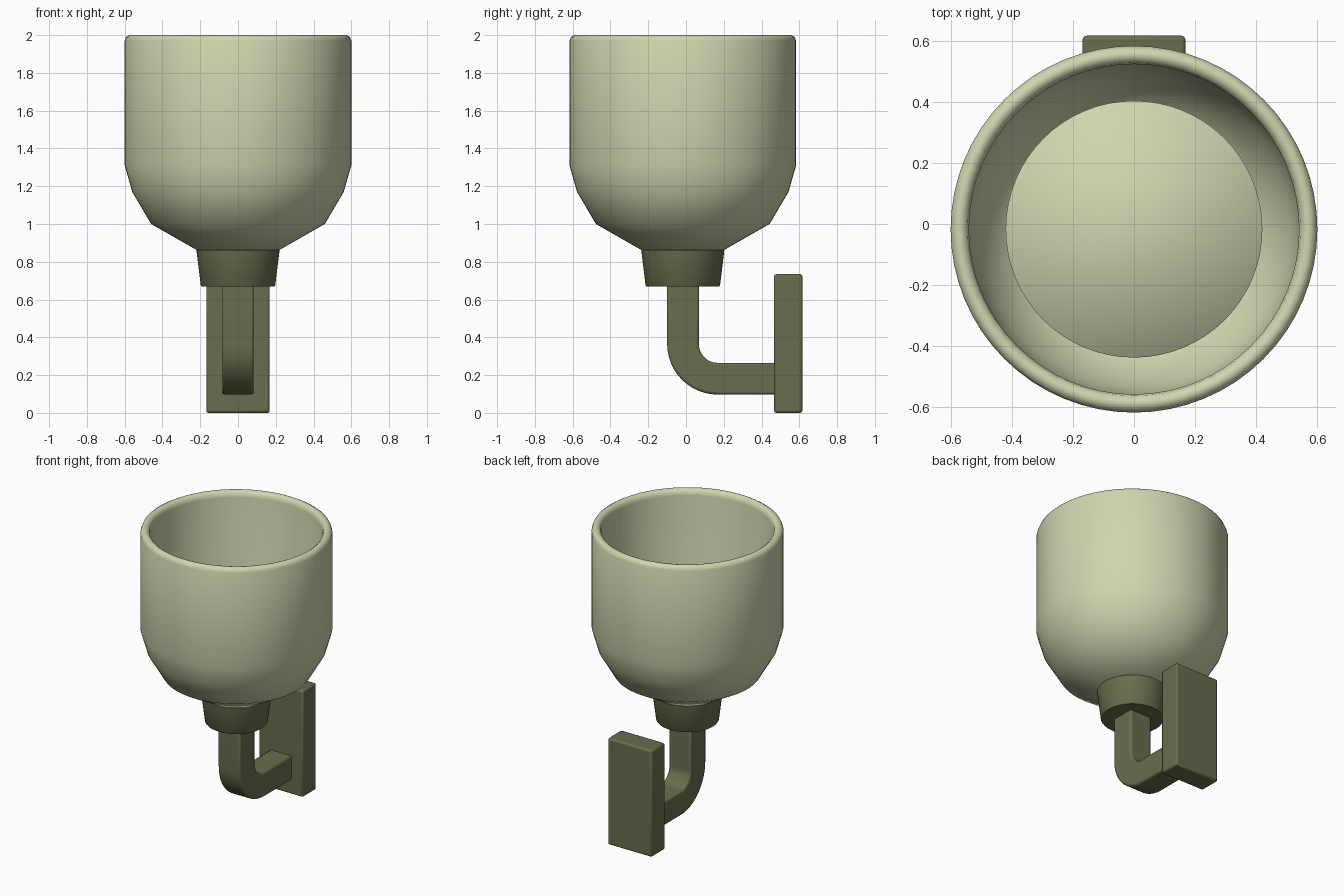
import bpy, bmesh, math

if "Cube" in bpy.data.objects:
    bpy.data.objects.remove(bpy.data.objects["Cube"])

CY = -0.017  # y of the vertical axis of the shade


def material(name, rgb):
    m = bpy.data.materials.new(name)
    m.diffuse_color = (*rgb, 1)
    m.use_nodes = True
    m.node_tree.nodes["Principled BSDF"].inputs["Base Color"].default_value = m.diffuse_color
    return m


cream = material("pale_sage", (0.63, 0.66, 0.43))
olive = material("dark_olive", (0.14, 0.155, 0.075))


def finish(bm, name, mat, angle=40, bevel=0):
    bmesh.ops.recalc_face_normals(bm, faces=bm.faces)
    me = bpy.data.meshes.new(name)
    bm.to_mesh(me)
    bm.free()
    me.materials.append(mat)
    ob = bpy.data.objects.new(name, me)
    bpy.context.collection.objects.link(ob)
    if bevel:
        mod = ob.modifiers.new("soft_edges", 'BEVEL')
        mod.width, mod.segments = bevel, 2
        mod.limit_method, mod.angle_limit = 'ANGLE', math.radians(50)
    bpy.ops.object.select_all(action='DESELECT')
    ob.select_set(True)
    bpy.context.view_layer.objects.active = ob
    bpy.ops.object.shade_smooth_by_angle(angle=math.radians(angle))
    return ob


def lathe(name, profile, mat, angle=40, sides=64):
    """Revolve an (r, z) profile that starts and ends on the axis."""
    bm = bmesh.new()
    vs = [bm.verts.new((r, CY, z)) for r, z in profile]
    es = [bm.edges.new(p) for p in zip(vs, vs[1:])]
    bmesh.ops.spin(bm, geom=vs + es, cent=(0, CY, 0), axis=(0, 0, 1),
                   angle=2 * math.pi, steps=sides)
    bmesh.ops.remove_doubles(bm, verts=bm.verts, dist=0.0005)
    return finish(bm, name, mat, angle)


# Open cup shade with thick rounded rim
lathe("shade", [(0, 0.86), (0.215, 0.86), (0.46, 1.0), (0.56, 1.17), (0.60, 1.31),
                (0.60, 1.97), (0.592, 1.99), (0.575, 2.0), (0.56, 1.997),
                (0.545, 1.985), (0.54, 1.96), (0.54, 1.32), (0.51, 1.2),
                (0.42, 1.04), (0.19, 0.91), (0, 0.91)], cream, 50)

# Shallow dome inside the shade
R, H = 0.42, 0.14
dome = [(R * math.sin(t * math.pi / 20) / math.sin(math.pi / 2),
         1.07 + H * (1 - math.sin(t * math.pi / 20) ** 2)) for t in range(11)]
lathe("inner_dome", dome + [(R, 1.03), (0, 1.03)], cream, 35)

# Tapered holder under the shade
lathe("holder", [(0, 0.87), (0.21, 0.87), (0.22, 0.86), (0.197, 0.675),
                 (0.192, 0.668), (0, 0.668)], olive, 50)

# Square bent arm: side outline extruded across x
def arc(r, steps=12):
    c = (0.168, 0.365)
    return [(c[0] - r * math.cos(a), c[1] - r * math.sin(a))
            for a in (i * math.pi / 2 / steps for i in range(steps + 1))]


outline = ([(-0.1, 0.70)] + arc(0.268) + [(0.48, 0.097), (0.48, 0.265)]
           + arc(0.10)[::-1] + [(0.068, 0.70)])
bm = bmesh.new()
face = bm.faces.new([bm.verts.new((-0.083, y, z)) for y, z in outline])
ext = bmesh.ops.extrude_face_region(bm, geom=[face])
bmesh.ops.translate(bm, vec=(0.166, 0, 0),
                    verts=[g for g in ext["geom"] if isinstance(g, bmesh.types.BMVert)])
finish(bm, "bent_arm", olive, 30, 0.012)

# Wall plate
bm = bmesh.new()
bmesh.ops.create_cube(bm, size=1)
for v in bm.verts:
    v.co = (v.co.x * 0.336, 0.541 + v.co.y * 0.15, 0.3675 + v.co.z * 0.735)
finish(bm, "wall_plate", olive, 30, 0.012)
